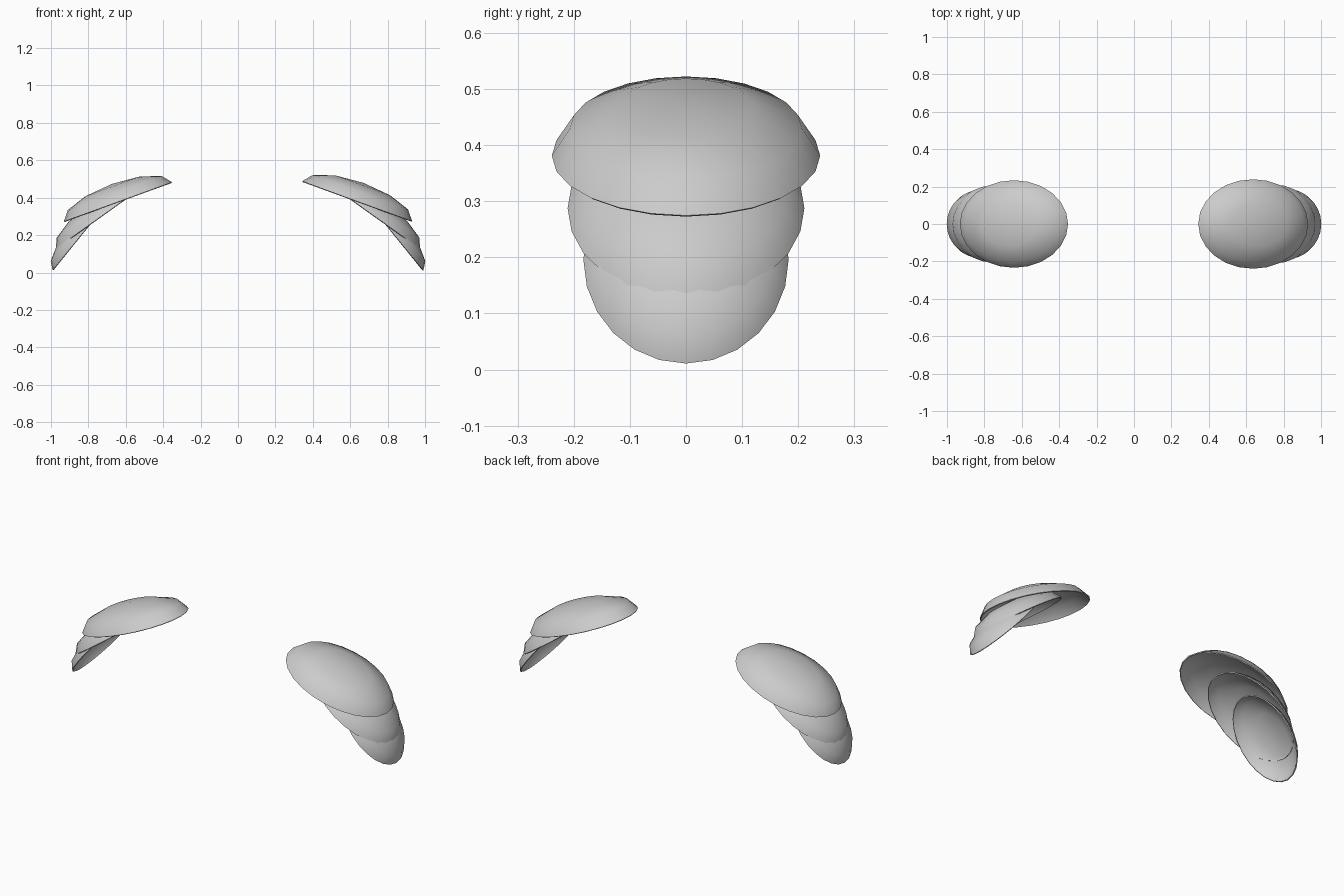
import bpy
import bmesh
from math import radians, sin, cos
from mathutils import Matrix, Vector

cube = bpy.data.objects.get("Cube")
if cube:
    bpy.data.objects.remove(cube, do_unlink=True)

# Plain grey metal
grey = bpy.data.materials.new("grey")
grey.use_nodes = True
colour = (0.6, 0.6, 0.6, 1)
grey.diffuse_color = colour
grey.node_tree.nodes["Principled BSDF"].inputs["Base Color"].default_value = colour

SEGMENTS, BANDS = 24, 3
THICKNESS = 0.006
RADII = Vector((0.308, 0.234, 0.101))


def dome_plate(name, side, x, z, tilt, size):
    """Thin half-ellipsoid shell, open underneath and tilted outward."""
    bm = bmesh.new()
    bmesh.ops.create_uvsphere(bm, u_segments=SEGMENTS, v_segments=2 * BANDS, radius=1)
    lower = [v for v in bm.verts if v.co.z < -0.01]
    bmesh.ops.delete(bm, geom=lower, context='VERTS')
    bmesh.ops.scale(bm, vec=RADII * size, verts=bm.verts)
    place = (Matrix.Translation((side * x, 0, z))
             @ Matrix.Rotation(radians(side * tilt), 4, 'Y'))
    bmesh.ops.transform(bm, matrix=place, verts=bm.verts)
    bmesh.ops.recalc_face_normals(bm, faces=bm.faces)
    # Make sure the shell faces outward
    axis = Vector((side * sin(radians(tilt)), 0, cos(radians(tilt))))
    if sum(f.normal.dot(axis) for f in bm.faces) < 0:
        bmesh.ops.reverse_faces(bm, faces=bm.faces)
    mesh = bpy.data.meshes.new(name)
    bm.to_mesh(mesh)
    bm.free()
    mesh.materials.append(grey)
    plate = bpy.data.objects.new(name, mesh)
    bpy.context.collection.objects.link(plate)

    # Left shell thickens outward, right shell inward
    solid = plate.modifiers.new("thickness", 'SOLIDIFY')
    solid.thickness = THICKNESS
    solid.offset = side
    bpy.ops.object.select_all(action='DESELECT')
    plate.select_set(True)
    bpy.context.view_layer.objects.active = plate
    bpy.ops.object.modifier_apply(modifier=solid.name)
    bpy.ops.object.shade_smooth_by_angle(angle=radians(50))


# Three overlapping plates on each shoulder: name, x, z, tilt, size
PLATES = [
    ("upper_plate", 0.636, 0.378, 20, 1.0),
    ("middle_plate", 0.747, 0.285, 35.5, 0.88),
    ("lower_plate", 0.838, 0.194, 51, 0.76),
]
for side, label in ((1, "left"), (-1, "right")):
    shift = 0 if side > 0 else 0.006
    for name, x, z, tilt, size in PLATES:
        dome_plate(f"{label}_{name}", side, x + shift, z, tilt, size)
